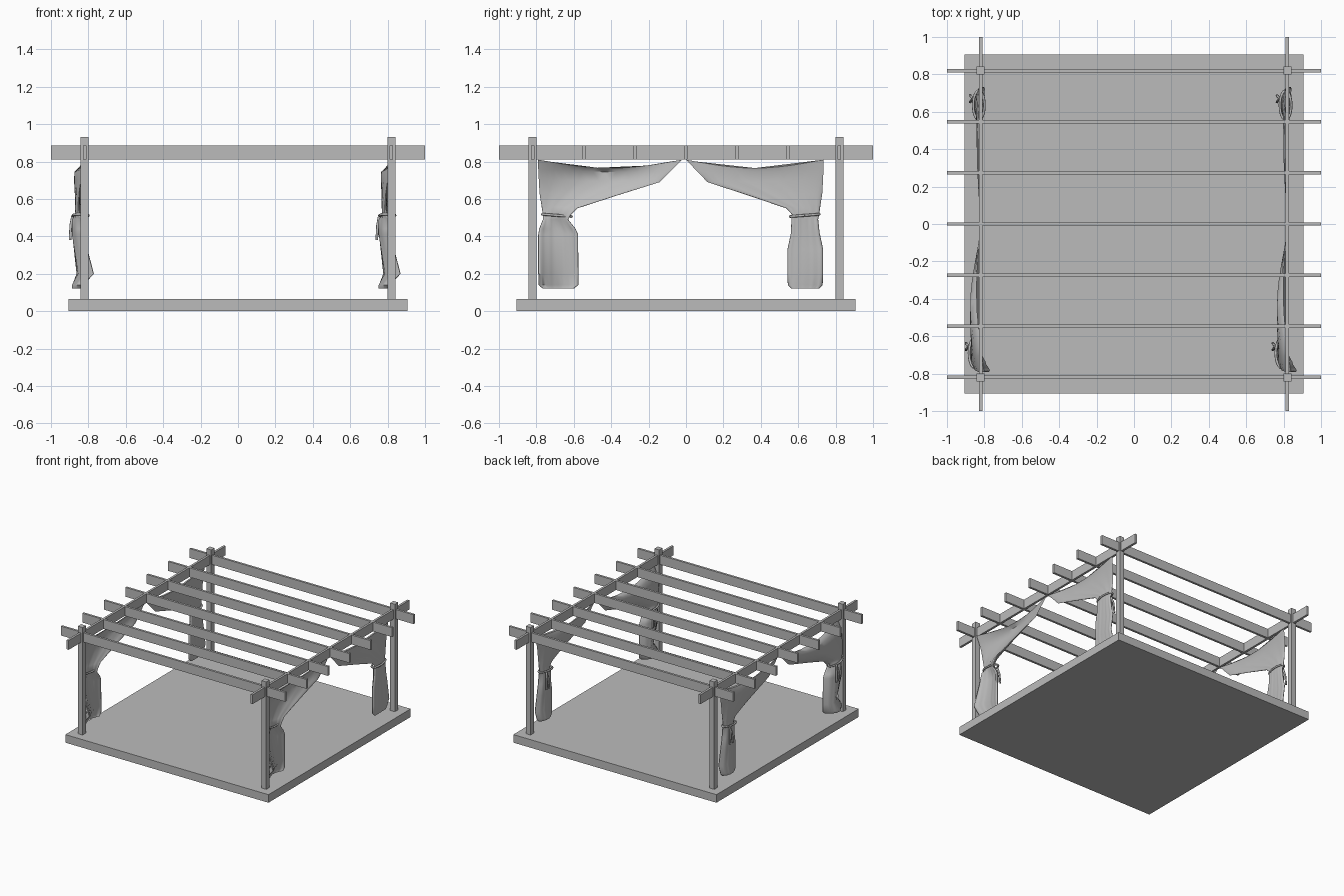
import bpy, bmesh, math
from mathutils import Vector

cube = bpy.data.objects.get("Cube")
if cube:
    bpy.data.objects.remove(cube, do_unlink=True)

grey = bpy.data.materials.new("plain grey")
GREY = (0.5, 0.5, 0.5, 1)
grey.diffuse_color = GREY
grey.use_nodes = True
grey.node_tree.nodes["Principled BSDF"].inputs["Base Color"].default_value = GREY


def add_object(name, bm, smooth=False):
    bmesh.ops.recalc_face_normals(bm, faces=bm.faces)
    mesh = bpy.data.meshes.new(name)
    bm.to_mesh(mesh)
    bm.free()
    mesh.materials.append(grey)
    obj = bpy.data.objects.new(name, mesh)
    bpy.context.collection.objects.link(obj)
    if smooth:
        bpy.ops.object.select_all(action='DESELECT')
        obj.select_set(True)
        bpy.context.view_layer.objects.active = obj
        bpy.ops.object.shade_smooth_by_angle(angle=math.radians(50))
    return obj


def box(name, x, y, z0, z1, sx, sy):
    bm = bmesh.new()
    bmesh.ops.create_cube(bm, size=1)
    for v in bm.verts:
        v.co = Vector((x + v.co.x * sx, y + v.co.y * sy, z0 + (v.co.z + 0.5) * (z1 - z0)))
    add_object(name, bm)


def loft(name, rings):
    """Closed skin through a list of equal rings, capped at both ends."""
    bm = bmesh.new()
    loops = [[bm.verts.new(p) for p in ring] for ring in rings]
    for a, b in zip(loops, loops[1:]):
        for i in range(len(a)):
            j = (i + 1) % len(a)
            bm.faces.new((a[i], a[j], b[j], b[i]))
    bm.faces.new(loops[0])
    bm.faces.new(loops[-1])
    return add_object(name, bm, smooth=True)


# Platform, posts, side beams and rafters
POST = 0.82
box("platform", 0, 0, 0, 0.065, 1.814, 1.814)
for x, side in ((-POST, "right"), (POST, "left")):
    for y, end in ((-POST, "front"), (POST, "back")):
        box(f"{end}_{side}_post", x, y, 0.065, 0.932, 0.042, 0.042)
    box(f"{side}_beam", x, 0, 0.81, 0.885, 0.018, 2)
for i in range(-3, 4):
    box(f"rafter_{i + 4}", 0, i * POST / 3, 0.81, 0.885, 2, 0.018)

# Drape rows: outer y, inner y, outer z, inner z, sag, outer x, bulge, half thickness
SWAG = [
    (0.79, 0.02, 0.81, 0.81, 0.045, 0.02, -0.035, 0.004),
    (0.79, 0.08, 0.76, 0.75, 0.01, 0.0, -0.05, 0.005),
    (0.787, 0.14, 0.7, 0.69, 0, -0.02, -0.04, 0.006),
    (0.783, 0.38, 0.63, 0.615, 0, -0.03, -0.025, 0.01),
    (0.772, 0.58, 0.56, 0.55, 0, -0.035, -0.015, 0.016),
    (0.765, 0.615, 0.515, 0.515, 0, -0.035, -0.01, 0.018),
]
# Hanging part below the tie: outer y, inner y, z
FRONT_TAIL = [(0.765, 0.63, 0.49), (0.785, 0.59, 0.44), (0.79, 0.577, 0.41),
              (0.79, 0.575, 0.2), (0.788, 0.575, 0.14), (0.765, 0.6, 0.12)]
BACK_TAIL = [(0.76, 0.61, 0.49), (0.768, 0.608, 0.42), (0.788, 0.588, 0.33),
             (0.788, 0.588, 0.2), (0.785, 0.59, 0.14), (0.765, 0.61, 0.12)]
N = 18


def drape_ring(row, x0, sign, depth):
    yo, yi, zo, zi, sag, xo, bulge, thick = row
    ring = []
    for i in range(2 * N):
        a = math.pi * i / N
        t = (1 - math.cos(a)) / 2
        y = yo + (yi - yo) * t
        x = x0 + depth * (xo * (1 - t) + bulge * math.sin(math.pi * t))
        x += thick * math.sin(a) + 0.1 * thick * math.sin(9 * t * math.pi) 
        z = zo + (zi - zo) * t - sag * math.sin(math.pi * t)
        y = y if sign < 0 else (y - 0.02) * 0.955
        ring.append((x, sign * y, z))
    return ring


def cord(name, points, radius):
    """Tapered cloth strip following a short path."""
    curve = bpy.data.curves.new(name, 'CURVE')
    curve.dimensions = '3D'
    curve.bevel_depth = radius
    curve.bevel_resolution = 2
    curve.use_fill_caps = True
    spline = curve.splines.new('POLY')
    spline.points.add(len(points) - 1)
    for p, co in zip(spline.points, points):
        p.co = (*co, 1)
    curve.materials.append(grey)
    obj = bpy.data.objects.new(name, curve)
    bpy.context.collection.objects.link(obj)


for x0, side in ((-POST, "right"), (POST, "left")):
    for sign, end, tail, depth in ((-1, "front", FRONT_TAIL, 1.0), (1, "back", BACK_TAIL, 0.3)):
        rows = list(SWAG)
        for k, (yo, yi, z) in enumerate(tail):
            flare = 0.045 if k == 3 else -0.01
            rows.append((yo, yi, z, z, 0, flare, -0.04, 0.022))
        loft(f"{end}_{side}_drape", [drape_ring(r, x0, sign, depth) for r in rows])

        # Tie band round the gathered cloth, with a knot and two loose ends
        yc = -0.69 if sign < 0 else 0.635
        xc = x0 - 0.032 * depth
        band = []
        for i in range(25):
            a = 2 * math.pi * i / 24
            band.append((xc + 0.03 * math.cos(a), yc + 0.078 * math.sin(a),
                         0.512 + 0.006 * math.sin(a) * sign))
        cord(f"{end}_{side}_tie_band", band, 0.007)
        kx = xc - 0.032
        ky = yc + 0.035
        for d in (-1, 1):
            cord(f"{end}_{side}_tie_end_{'a' if d < 0 else 'b'}",
                 [(kx, ky, 0.512), (kx - 0.01, ky + d * 0.012, 0.46),
                  (kx - 0.014, ky + d * 0.018, 0.38)], 0.007)
